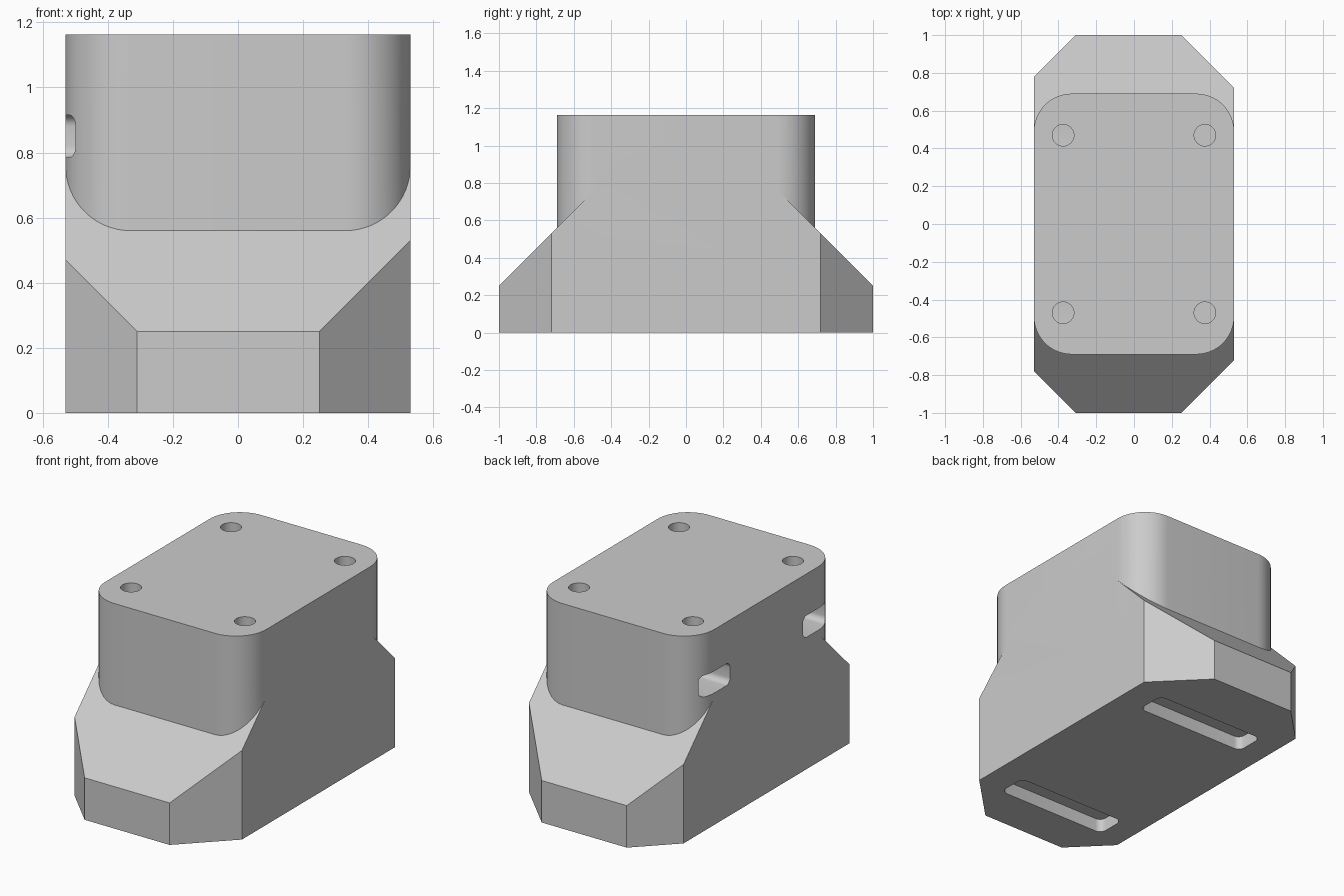
import bpy, bmesh, math
from mathutils import Vector

cube = bpy.data.objects.get("Cube")
if cube:
    bpy.data.objects.remove(cube, do_unlink=True)

grey = bpy.data.materials.new("plain_grey")
grey.use_nodes = True
COLOUR = (0.6, 0.6, 0.6, 1)
grey.diffuse_color = COLOUR
grey.node_tree.nodes["Principled BSDF"].inputs["Base Color"].default_value = COLOUR


def add_object(name, bm):
    bmesh.ops.recalc_face_normals(bm, faces=bm.faces)
    mesh = bpy.data.meshes.new(name)
    bm.to_mesh(mesh)
    bm.free()
    mesh.materials.append(grey)
    obj = bpy.data.objects.new(name, mesh)
    bpy.context.collection.objects.link(obj)
    return obj


def prism(outline, z0, z1):
    bm = bmesh.new()
    face = bm.faces.new([bm.verts.new((x, y, z0)) for x, y in outline])
    top = bmesh.ops.extrude_face_region(bm, geom=[face])["geom"]
    verts = [v for v in top if isinstance(v, bmesh.types.BMVert)]
    bmesh.ops.translate(bm, vec=(0, 0, z1 - z0), verts=verts)
    return bm


def rounded(cx, cy, hx, hy, r, steps=6):
    """Outline of a rounded rectangle."""
    points = []
    for i, (sx, sy) in enumerate([(1, 1), (-1, 1), (-1, -1), (1, -1)]):
        for k in range(steps + 1):
            a = math.radians(90 * (i + k / steps))
            points.append((cx + sx * (hx - r) + r * math.cos(a),
                           cy + sy * (hy - r) + r * math.sin(a)))
    return points


def boolean(target, tool, operation):
    mod = target.modifiers.new(tool.name, "BOOLEAN")
    mod.operation, mod.solver, mod.object = operation, "EXACT", tool
    bpy.context.view_layer.objects.active = target
    bpy.ops.object.modifier_apply(modifier=mod.name)
    bpy.data.objects.remove(tool, do_unlink=True)


# Base with clipped corners and sloping ends
base = prism([(-0.53, -0.78), (-0.31, -1), (0.25, -1), (0.53, -0.72),
              (0.53, 0.72), (0.25, 1), (-0.31, 1), (-0.53, 0.78)], 0, 0.9)
for side in (-1, 1):
    cut = bmesh.ops.bisect_plane(
        base, geom=base.verts[:] + base.edges[:] + base.faces[:],
        plane_co=Vector((0, side, 0.25)), plane_no=Vector((0, side, 1)), clear_outer=True)
    rim = [e for e in cut["geom_cut"] if isinstance(e, bmesh.types.BMEdge)]
    bmesh.ops.holes_fill(base, edges=rim)
body = add_object("body", base)

# Rounded upper block
boolean(body, add_object("upper_block", prism(rounded(0, 0, 0.53, 0.69, 0.2, 16), 0.3, 1.163)), "UNION")

# Side nut slots and the bolt holes that drop into them
for sx in (-1, 1):
    for sy in (-1, 1):
        slot = prism(rounded(0.85, sy * 0.47, 0.065, 0.127, 0.035), 0.25, 0.7)
        for v in slot.verts:
            z, y, x = v.co
            v.co = (sx * x, y, z)
        boolean(body, add_object("nut_slot", slot), "DIFFERENCE")
        hole = prism(rounded(sx * 0.375, sy * 0.47, 0.057, 0.057, 0.0569, 8), 0.83, 1.3)
        boolean(body, add_object("bolt_hole", hole), "DIFFERENCE")

# Strap slots in the underside
for y in (-0.645, 0.565):
    recess = prism(rounded(-0.01, y, 0.365, 0.09, 0.04), -0.1, 0.08)
    boolean(body, add_object("strap_slot", recess), "DIFFERENCE")

bpy.ops.object.select_all(action="DESELECT")
body.select_set(True)
bpy.context.view_layer.objects.active = body
bpy.ops.object.shade_smooth_by_angle(angle=math.radians(30))
